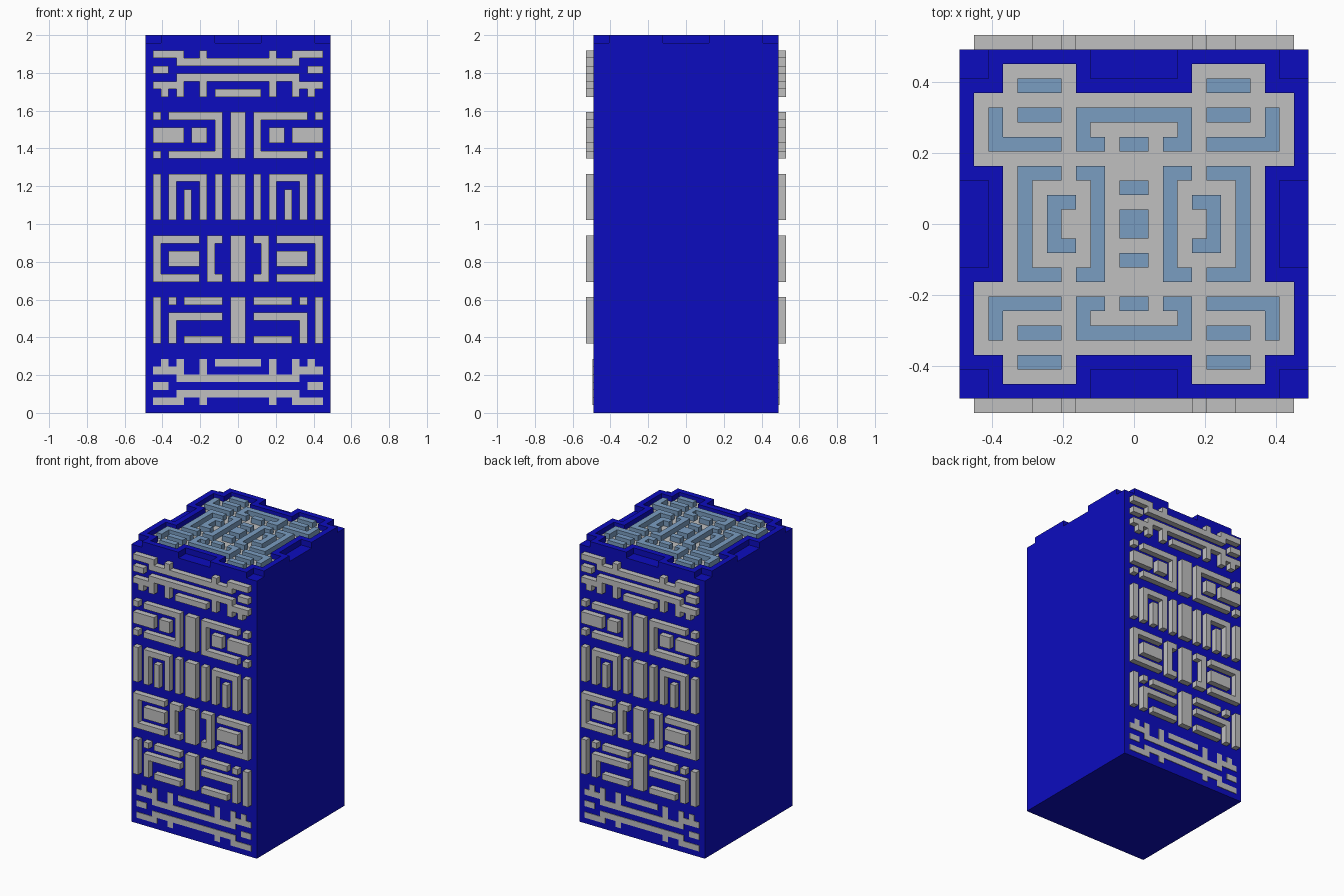
import bpy, bmesh, math
from mathutils import Matrix

old = bpy.data.objects.get("Cube")
if old:
    bpy.data.objects.remove(old, do_unlink=True)

U = 2 / 49          # grid unit: the block is 24 x 24 x 49 units
THIN = 0.1          # height of painted plates, in units


def material(name, rgb):
    m = bpy.data.materials.new(name)
    m.use_nodes = True
    m.diffuse_color = (*rgb, 1)
    m.node_tree.nodes["Principled BSDF"].inputs["Base Color"].default_value = (*rgb, 1)
    return m


BLUE = material("deep blue", (0.0037, 0.0037, 0.52))
GREY = material("light grey", (0.527, 0.527, 0.527))
STEEL = material("steel blue", (0.195, 0.337, 0.533))


def cells_of(rects, mirror_y=False):
    """Unit cells covered by (x0, x1, y0, y1) rectangles, mirrored left to right."""
    cells = set()
    for x0, x1, y0, y1 in rects:
        for a in range(x0, x1):
            for b in range(y0, y1):
                for p in (a, -1 - a):
                    cells.add((p, b))
                    if mirror_y:
                        cells.add((p, -1 - b))
    return cells


def raise_cells(name, cells, height, mat, matrix):
    """Extrude a set of unit cells into a closed relief."""
    bm = bmesh.new()
    verts = {}

    def vert(x, y):
        if (x, y) not in verts:
            verts[x, y] = bm.verts.new((x * U, y * U, 0))
        return verts[x, y]

    for a, b in sorted(cells):
        bm.faces.new((vert(a, b), vert(a + 1, b), vert(a + 1, b + 1), vert(a, b + 1)))
    result = bmesh.ops.extrude_face_region(bm, geom=bm.faces[:])
    top = [g for g in result["geom"] if isinstance(g, bmesh.types.BMVert)]
    bmesh.ops.translate(bm, verts=top, vec=(0, 0, height * U))
    bmesh.ops.recalc_face_normals(bm, faces=bm.faces[:])
    bmesh.ops.dissolve_limit(bm, angle_limit=0.01, verts=bm.verts[:], edges=bm.edges[:])
    bm.transform(matrix)
    mesh = bpy.data.meshes.new(name)
    bm.to_mesh(mesh)
    bm.free()
    mesh.materials.append(mat)
    ob = bpy.data.objects.new(name, mesh)
    bpy.context.collection.objects.link(ob)
    return ob


# Main block
square = cells_of([(0, 12, 0, 12)], True)
raise_cells("block", square, 48, BLUE, Matrix())
at_top = Matrix.Translation((0, 0, 48 * U))

# Sunken floor on top, and the notched rim around it
floor = cells_of([(0, 9, 0, 9), (4, 11, 4, 9), (4, 9, 4, 11)], True)
notches = cells_of([(10, 12, 10, 12), (0, 3, 10, 12), (10, 12, 0, 3)], True)
raise_cells("top_floor", floor, THIN, GREY, at_top)
raise_cells("top_rim", square - floor - notches, 1, BLUE, at_top)

# Maze on the floor: one quarter, mirrored both ways
maze = [
    (5, 8, 9, 10), (5, 8, 7, 8),                        # short bars
    (5, 10, 5, 6), (9, 10, 5, 8),                       # corner hooks
    (0, 4, 7, 8), (3, 4, 5, 8), (2, 4, 5, 6),           # end brackets
    (0, 1, 5, 6), (0, 1, 2, 3), (0, 1, 0, 1),           # centre blocks
    (5, 8, 3, 4), (7, 8, 0, 4),                         # outer side brackets
    (4, 6, 1, 2), (5, 6, 0, 2),                         # inner side brackets
    (2, 4, 3, 4), (2, 3, 0, 4),                         # long brackets
]
raise_cells("top_maze", cells_of(maze, True), 1, STEEL, at_top)

# Relief bands: right half of each, with heights counted from the band's base
hooks = [(10, 11, 0, 6), (8, 9, 5, 6), (2, 7, 5, 6), (2, 9, 3, 4),
         (8, 9, 0, 4), (2, 7, 0, 1), (0, 1, 0, 6)]
boxes = [(5, 11, 5, 6), (10, 11, 0, 6), (5, 11, 0, 1), (5, 9, 2, 4),
         (2, 4, 5, 6), (3, 4, 0, 6), (2, 4, 0, 1), (0, 1, 0, 6)]
arches = [(10, 11, 0, 6), (8, 9, 0, 6), (4, 5, 0, 6), (4, 9, 5, 6),
          (6, 7, 0, 4), (2, 3, 0, 6), (0, 1, 0, 6)]
frames = [(10, 11, 5, 6), (10, 11, 0, 1), (2, 9, 5, 6), (2, 9, 0, 1),
          (2, 3, 0, 6), (7, 11, 2, 4), (4, 6, 2, 4), (0, 1, 0, 6)]
beams = [(7, 11, 5, 6), (0, 8, 4, 5), (4, 5, 5, 6), (9, 11, 3, 4),
         (0, 8, 2, 3), (7, 11, 1, 2), (9, 10, 0, 1), (7, 8, 0, 1),
         (4, 5, 0, 2), (0, 3, 0, 1)]
beams_flipped = [(x0, x1, 6 - y1, 6 - y0) for x0, x1, y0, y1 in beams]

bands = [("painted_beams", beams_flipped, 1, THIN), ("hook_band", hooks, 9, 1),
         ("box_band", boxes, 17, 1), ("arch_band", arches, 25, 1),
         ("frame_band", frames, 33, 1), ("beam_band", beams, 41, 1)]

# The same bands on the front and, turned half round, on the back
for side, turn in (("front", 0), ("back", math.pi)):
    for name, rects, base, height in bands:
        place = (Matrix.Rotation(turn, 4, 'Z')
                 @ Matrix.Translation((0, -12 * U, base * U))
                 @ Matrix.Rotation(math.pi / 2, 4, 'X'))
        raise_cells(f"{side}_{name}", cells_of(rects), height, GREY, place)
